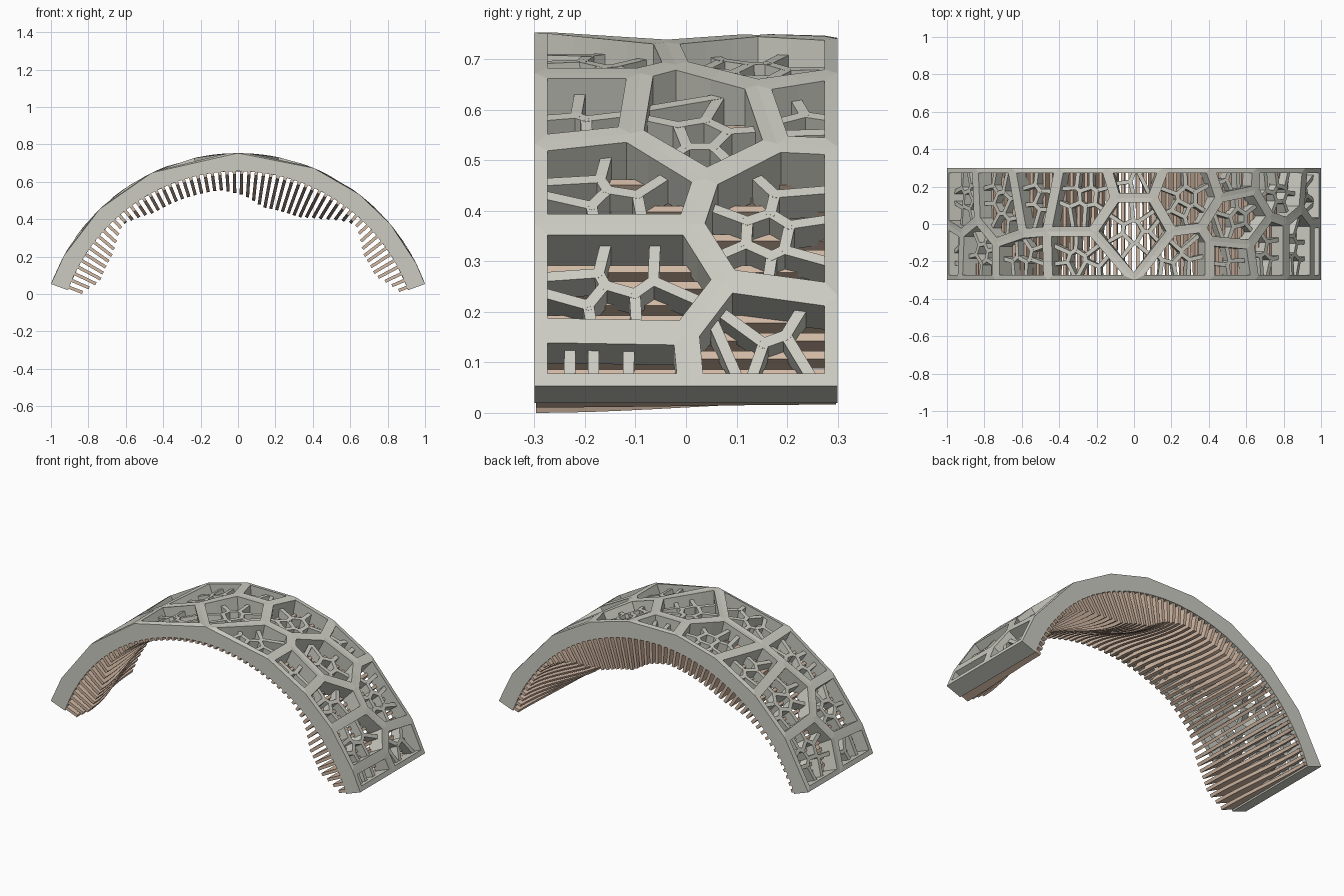
import bpy, bmesh, math, random
from mathutils import Vector

if "Cube" in bpy.data.objects:
    bpy.data.objects.remove(bpy.data.objects["Cube"])

random.seed(5)
R_OUT, R_IN, R_MID, ZC = 1.064, 0.968, 1.03, -0.314    # arch radii and centre height
K = 1.02 * math.pi / 180                               # degrees -> unrolled length


def material(name, rgb):
    m = bpy.data.materials.new(name)
    m.diffuse_color = (*rgb, 1)
    m.use_nodes = True
    m.node_tree.nodes["Principled BSDF"].inputs["Base Color"].default_value = m.diffuse_color
    return m


frame_mat = material("pale grey concrete", (0.60, 0.60, 0.54))
fin_mat = material("tan timber", (0.64, 0.48, 0.37))


def wrap(p, r):
    """Unrolled point (length, y) -> point on the arch at radius r."""
    a = p[0] / 1.02
    return Vector((r * math.cos(a), p[1], r * math.sin(a) + ZC))


def finish(bm, name, mat):
    bmesh.ops.remove_doubles(bm, verts=bm.verts, dist=1e-5)
    bmesh.ops.recalc_face_normals(bm, faces=bm.faces)
    me = bpy.data.meshes.new(name)
    bm.to_mesh(me)
    bm.free()
    me.materials.append(mat)
    ob = bpy.data.objects.new(name, me)
    bpy.context.collection.objects.link(ob)


def quad(bm, *pts):
    bm.faces.new([bm.verts.new(p) for p in pts])


# Joints of the main web: (angle in degrees, y)
N = dict(
    a0=(20, -.3), a1=(20, .01), a2=(20, .3), H=(26.2, 0), h=(26.5, -.3),
    G=(32.6, .08), g=(30.7, .3), F=(40, .01), f=(40, -.3), D=(46.7, .04),
    C=(52.5, .18), c=(52, .3), E=(54.3, -.11), e=(52.5, -.3), B=(64.4, .14),
    b=(67.6, .3), A=(70.2, -.02), I=(67.6, -.09), i=(67.6, -.3), J=(79, -.04),
    k=(81.3, .3), M=(84.6, .14), n=(90, -.3), O=(95.4, .14), o=(98, .3),
    P=(102, -.04), q=(112, .3), Q=(116, -.04), r=(115.6, -.3), S=(124, -.05),
    s=(128, .3), T=(134, -.10), t=(134, -.3), U=(142, .02), u=(143, .3),
    V=(150, -.05), v=(151, -.3), z0=(160, -.3), z1=(160, 0), z2=(160, .3))
CELLS = ["a0 a1 H h", "a1 a2 g G H", "h H G F f", "G g c C D F", "f F D E e",
         "D C B A I E", "C c b B", "e E I i", "B b k M J A", "i I A J n",
         "M O P n J", "k o O M", "o q Q P O", "n P Q r", "q s S Q",
         "r Q S T t", "s u U T S", "t T U V v", "u z2 z1 V U", "v V z1 z0"]


def area(p):
    return sum(a.x * b.y - b.x * a.y for a, b in zip(p, p[1:] + p[:1])) / 2


def inset(poly, w):
    out = []
    for j, p in enumerate(poly):
        d1 = (p - poly[j - 1]).normalized()
        d2 = (poly[(j + 1) % len(poly)] - p).normalized()
        n1, n2 = Vector((-d1.y, d1.x)), Vector((-d2.y, d2.x))
        out.append(p + (n1 + n2) * w / (1 + n1.dot(n2)))
    return out


def on_rim(p, q):
    ends = (20 * K, 160 * K)
    return (abs(p.y - q.y) < 1e-6 and abs(abs(p.y) - .3) < 1e-6) or \
        any(abs(p.x - x) < 1e-6 and abs(q.x - x) < 1e-6 for x in ends)


def clip(poly, mid, nrm, tag):
    """Keep the side of a bisector; new edges remember which seed cut them."""
    out = []
    for (a, ta), (b, _) in zip(poly, poly[1:] + poly[:1]):
        fa, fb = (a - mid).dot(nrm), (b - mid).dot(nrm)
        if fa <= 0:
            out.append((a, ta))
        if (fa <= 0) != (fb <= 0):
            out.append((a.lerp(b, fa / (fa - fb)), tag if fa <= 0 else ta))
    return out


def regions(poly, seeds):
    subs = []
    for a, sa in enumerate(seeds):
        sub = [(p, -1) for p in poly]
        for b, sb in enumerate(seeds):
            if a != b:
                sub = clip(sub, (sa + sb) / 2, sb - sa, b)
        subs.append(sub)
    return subs


def inside(p, poly):
    return all((b.x - a.x) * (p.y - a.y) - (b.y - a.y) * (p.x - a.x) > 0
               for a, b in zip(poly, poly[1:] + poly[:1]))


def beam(bm, a, b, w, r0, r1):
    d = (b - a).normalized()
    n = Vector((-d.y, d.x)) * w
    a, b = a - d * .005, b + d * .005
    c = [a - n, b - n, b + n, a + n]
    lo, hi = [wrap(p, r0) for p in c], [wrap(p, r1) for p in c]
    quad(bm, *hi)
    quad(bm, *lo[::-1])
    for j in range(4):
        m = (j + 1) % 4
        quad(bm, lo[j], lo[m], hi[m], hi[j])


main, fine = bmesh.new(), bmesh.new()
for cell in CELLS:
    poly = [Vector((N[k][0] * K, N[k][1])) for k in cell.split()]
    if area(poly) < 0:
        poly.reverse()
    inner = inset(poly, .026)
    # thick border of the cell: straight outer chords, curved underside
    for j in range(len(poly)):
        m = (j + 1) % len(poly)
        steps = max(1, math.ceil((poly[m] - poly[j]).length / .1))
        O0, O1 = wrap(poly[j], R_OUT), wrap(poly[m], R_OUT)
        I0, I1 = wrap(inner[j], R_OUT), wrap(inner[m], R_OUT)
        for s in range(steps):
            t0, t1 = s / steps, (s + 1) / steps
            p, q = poly[j].lerp(poly[m], t0), poly[j].lerp(poly[m], t1)
            pi, qi = inner[j].lerp(inner[m], t0), inner[j].lerp(inner[m], t1)
            top_p, top_q = O0.lerp(O1, t0), O0.lerp(O1, t1)
            top_pi, top_qi = I0.lerp(I1, t0), I0.lerp(I1, t1)
            quad(main, top_p, top_q, top_qi, top_pi)
            quad(main, wrap(pi, R_IN), wrap(qi, R_IN), wrap(q, R_IN), wrap(p, R_IN))
            quad(main, top_pi, top_qi, wrap(qi, R_IN), wrap(pi, R_IN))
            if on_rim(p, q):
                quad(main, wrap(p, R_IN), wrap(q, R_IN), top_q, top_p)
    # thin, lower web inside the cell
    count = max(4, round(area(poly) / .0115))
    xs, ys = [p.x for p in inner], [p.y for p in inner]
    seeds, gap = [], .12
    while len(seeds) < count:
        p = Vector((random.uniform(min(xs), max(xs)), random.uniform(min(ys), max(ys))))
        if inside(p, inner) and all((p - o).length > gap for o in seeds):
            seeds.append(p)
        gap *= .995
    for _ in range(2):                                  # even out the seeds
        seeds = [sum((p for p, _ in sub), Vector((0, 0))) / len(sub)
                 for sub in regions(inner, seeds)]
    for a, sub in enumerate(regions(inner, seeds)):
        for (p, tag), (q, _) in zip(sub, sub[1:] + sub[:1]):
            if tag > a and (q - p).length > .004:
                beam(fine, p, q, .011, R_IN, R_MID)

finish(main, "main_web_frame", frame_mat)
finish(fine, "fine_web_infill", frame_mat)

# Fin depth along the arch, at the front and back edges: (degrees, depth)
FRONT = [(20, .04), (29, .13), (38, .12), (46, .05), (55, .02), (120, .02),
         (132, .05), (142, .12), (153, .14), (160, .07)]
BACK = [(20, .035), (42, .02), (50, .06), (58, .13), (66, .18), (80, .185),
        (88, .13), (96, .10), (121, .10), (132, .05), (145, .02), (160, .02)]


def sample(table, a):
    for (a0, d0), (a1, d1) in zip(table, table[1:]):
        if a <= a1:
            return d0 + (d1 - d0) * (a - a0) / (a1 - a0)
    return table[-1][1]


# Timber fins under the arch
fins = bmesh.new()
COUNT, SEG = 60, 10
for f in range(COUNT):
    deg = 21.0 + (159.0 - 21.0) * f / (COUNT - 1)
    a = math.radians(deg)
    out = Vector((math.cos(a), 0, math.sin(a)))
    tan = Vector((-math.sin(a), 0, math.cos(a))) * .0085
    rows = []
    for k in range(SEG + 1):
        t = k / SEG
        w = t * t * (3 - 2 * t)
        depth = sample(FRONT, deg) * (1 - w) + sample(BACK, deg) * w
        base = Vector((0, -.297 + .594 * t, ZC))
        top, tip = base + out * .982, base + out * (.97 - depth)
        rows.append([fins.verts.new(p) for p in (top - tan, top + tan, tip + tan, tip - tan)])
    for r0, r1 in zip(rows, rows[1:]):
        for j in range(4):
            m = (j + 1) % 4
            fins.faces.new((r0[j], r0[m], r1[m], r1[j]))
    fins.faces.new(rows[0][::-1])
    fins.faces.new(rows[-1])
finish(fins, "timber_fins", fin_mat)

# Rest the whole arch on the ground
low = min(v.co.z for o in bpy.data.objects for v in o.data.vertices)
for o in bpy.data.objects:
    for v in o.data.vertices:
        v.co.z -= low
